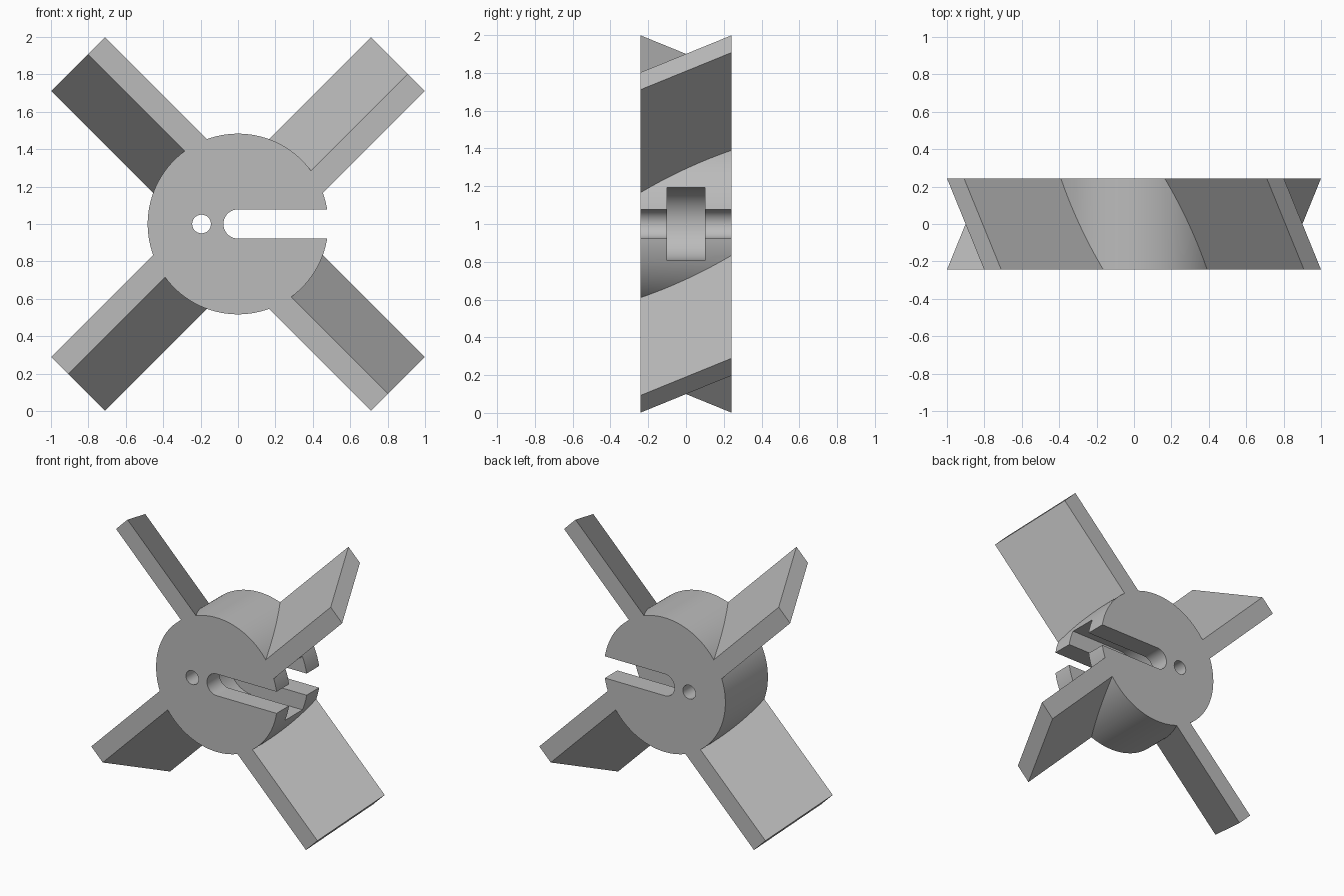
import bpy, bmesh, math
from mathutils import Matrix, Vector

cube = bpy.data.objects.get("Cube")
if cube:
    bpy.data.objects.remove(cube, do_unlink=True)

CENTRE = Vector((0, 0, 1))
DEPTH = 0.242        # half depth along y
HUB_R = 0.483
BLADE_TIP = 1.209

grey = bpy.data.materials.new("light_grey")
grey.use_nodes = True
grey.diffuse_color = (0.5, 0.5, 0.5, 1)
grey.node_tree.nodes["Principled BSDF"].inputs["Base Color"].default_value = (0.5, 0.5, 0.5, 1)


def prism(name, outline, axis_vec, matrix=None):
    """Extrude a closed outline of 3D points along a vector."""
    bm = bmesh.new()
    face = bm.faces.new([bm.verts.new(p) for p in outline])
    new = bmesh.ops.extrude_face_region(bm, geom=[face])["geom"]
    verts = [v for v in new if isinstance(v, bmesh.types.BMVert)]
    bmesh.ops.translate(bm, verts=verts, vec=axis_vec)
    bmesh.ops.recalc_face_normals(bm, faces=bm.faces)
    if matrix:
        bm.transform(matrix)
    bm.transform(Matrix.Translation(CENTRE))
    mesh = bpy.data.meshes.new(name)
    bm.to_mesh(mesh)
    bm.free()
    mesh.materials.append(grey)
    obj = bpy.data.objects.new(name, mesh)
    bpy.context.collection.objects.link(obj)
    return obj


def disc(name, x, radius, half, steps):
    ring = [2 * math.pi * i / steps for i in range(steps)]
    pts = [(x + radius * math.cos(a), -half, radius * math.sin(a)) for a in ring]
    return prism(name, pts, (0, 2 * half, 0))


def open_slot(name, x, radius, half, steps=32):
    """Round-ended slot running out through the +x side of the hub."""
    arc = [math.pi / 2 + math.pi * i / steps for i in range(steps + 1)]
    pts = [(x + radius * math.cos(a), -half, radius * math.sin(a)) for a in arc]
    pts += [(0.7, -half, -radius), (0.7, -half, radius)]
    return prism(name, pts, (0, 2 * half, 0))


def combine(target, other, operation):
    mod = target.modifiers.new(operation.lower(), "BOOLEAN")
    mod.operation = operation
    mod.solver = "EXACT"
    mod.object = other
    bpy.context.view_layer.objects.active = target
    bpy.ops.object.modifier_apply(modifier=mod.name)
    bpy.data.objects.remove(other, do_unlink=True)


# Hub
wheel = disc("bladed_hub", 0, HUB_R, DEPTH, 128)

# Four slanted blades, each a parallelogram section run outwards
section = [(0.4, -DEPTH, -0.204), (0.4, -DEPTH, -0.075),
           (0.4, DEPTH, 0.204), (0.4, DEPTH, 0.075)]
for i in range(4):
    turn = Matrix.Rotation(-math.radians(45 + 90 * i), 4, "Y")
    combine(wheel, prism("blade", section, (BLADE_TIP - 0.4, 0, 0), turn), "UNION")

# Shaft slot, wider inner pocket and pin hole
combine(wheel, open_slot("shaft_slot", 0, 0.078, 0.4), "DIFFERENCE")
combine(wheel, open_slot("collar_pocket", 0.05, 0.192, 0.1), "DIFFERENCE")
combine(wheel, disc("pin_hole", -0.195, 0.05, 0.4, 32), "DIFFERENCE")

# Smooth round walls, crisp edges
bpy.ops.object.select_all(action="DESELECT")
wheel.select_set(True)
bpy.context.view_layer.objects.active = wheel
bpy.ops.object.shade_smooth_by_angle(angle=math.radians(25))
